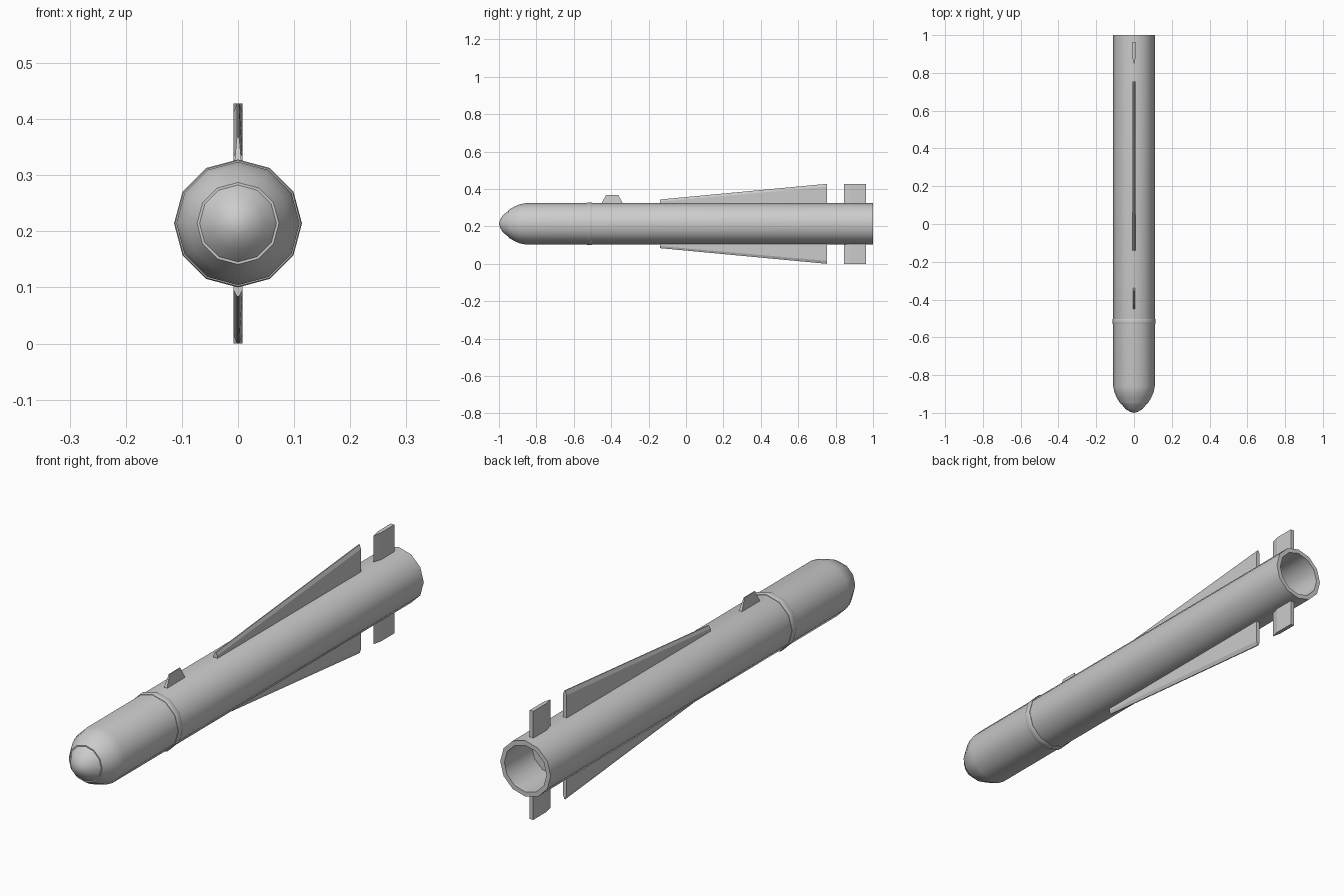
import bpy, bmesh, math

if "Cube" in bpy.data.objects:
    bpy.data.objects.remove(bpy.data.objects["Cube"])

CZ = 0.214     # height of the body axis
SIDES = 12


def finish(name, bm, smooth=False):
    bmesh.ops.remove_doubles(bm, verts=bm.verts, dist=1e-5)
    bmesh.ops.recalc_face_normals(bm, faces=bm.faces)
    me = bpy.data.meshes.new(name)
    bm.to_mesh(me)
    bm.free()
    ob = bpy.data.objects.new(name, me)
    bpy.context.collection.objects.link(ob)
    if smooth:
        bpy.ops.object.select_all(action='DESELECT')
        ob.select_set(True)
        bpy.context.view_layer.objects.active = ob
        bpy.ops.object.shade_smooth_by_angle(angle=math.radians(35))
    return ob


def lathe(name, profile, closed=False):
    """Revolve (y, radius) points around the body axis."""
    bm = bmesh.new()
    vs = [bm.verts.new((0, y, CZ + r)) for y, r in profile]
    pairs = list(zip(vs, vs[1:])) + ([(vs[-1], vs[0])] if closed else [])
    edges = [bm.edges.new(p) for p in pairs]
    bmesh.ops.spin(bm, geom=vs + edges, cent=(0, 0, CZ), axis=(0, 1, 0),
                   angle=math.tau, steps=SIDES, use_merge=False)
    return finish(name, bm, True)


def loft(name, sections, side=1):
    """Plate from stacked sections (r, [(x, y), ...]); r may be one value per point."""
    bm = bmesh.new()
    rings = [[bm.verts.new((x, y, CZ + side * r)) for x, y, r in s] for s in sections]
    for a, b in zip(rings, rings[1:]):
        n = len(a)
        for i in range(n):
            j = (i + 1) % n
            bm.faces.new((a[i], a[j], b[j], b[i]))
    bm.faces.new(rings[0])
    bm.faces.new(rings[-1])
    return finish(name, bm)


# Body tube with rounded shoulder and hollow tail
lathe("body", [(-0.95, 0), (-0.95, 0.073), (-0.92, 0.091), (-0.89, 0.104),
               (-0.86, 0.110), (1.0, 0.110), (1.0, 0.092), (0.83, 0.092), (0.83, 0)])

# Seeker dome at the nose
lathe("nose_dome", [(-1.0, 0), (-0.994, 0.022), (-0.978, 0.047), (-0.948, 0.070)])

# Raised band behind the nose section
lathe("band", [(-0.53, 0.105), (-0.53, 0.112), (-0.525, 0.114), (-0.507, 0.114),
               (-0.502, 0.112), (-0.502, 0.105)], closed=True)

T = 0.008      # half thickness of the fins
for label, side in (("upper", 1), ("lower", -1)):
    # Long swept fin with a sharpened outer edge
    def swept(w, front, back):
        return [(-w, -0.14, front), (w, -0.14, front), (w, 0.755, back), (-w, 0.755, back)]
    loft(label + "_long_fin", [swept(T, 0.10, 0.10), swept(T, 0.119, 0.198),
                               swept(0.002, 0.130, 0.214)], side)

    # Rectangular tail fin with a pointed leading edge
    def tail(r):
        return [(0, 0.845, r), (T, 0.88, r), (T, 0.963, r), (-T, 0.963, r), (-T, 0.88, r)]
    loft(label + "_tail_fin", [tail(0.10), tail(0.214)], side)


# Small lug on top, narrowing upwards
def lug(w, y0, y1, r):
    return [(-w, y0, r), (w, y0, r), (w, y1, r), (-w, y1, r)]


loft("top_lug", [lug(0.006, -0.455, -0.335, 0.10), lug(0.006, -0.45, -0.34, 0.112),
                 lug(0.002, -0.428, -0.362, 0.154)])
